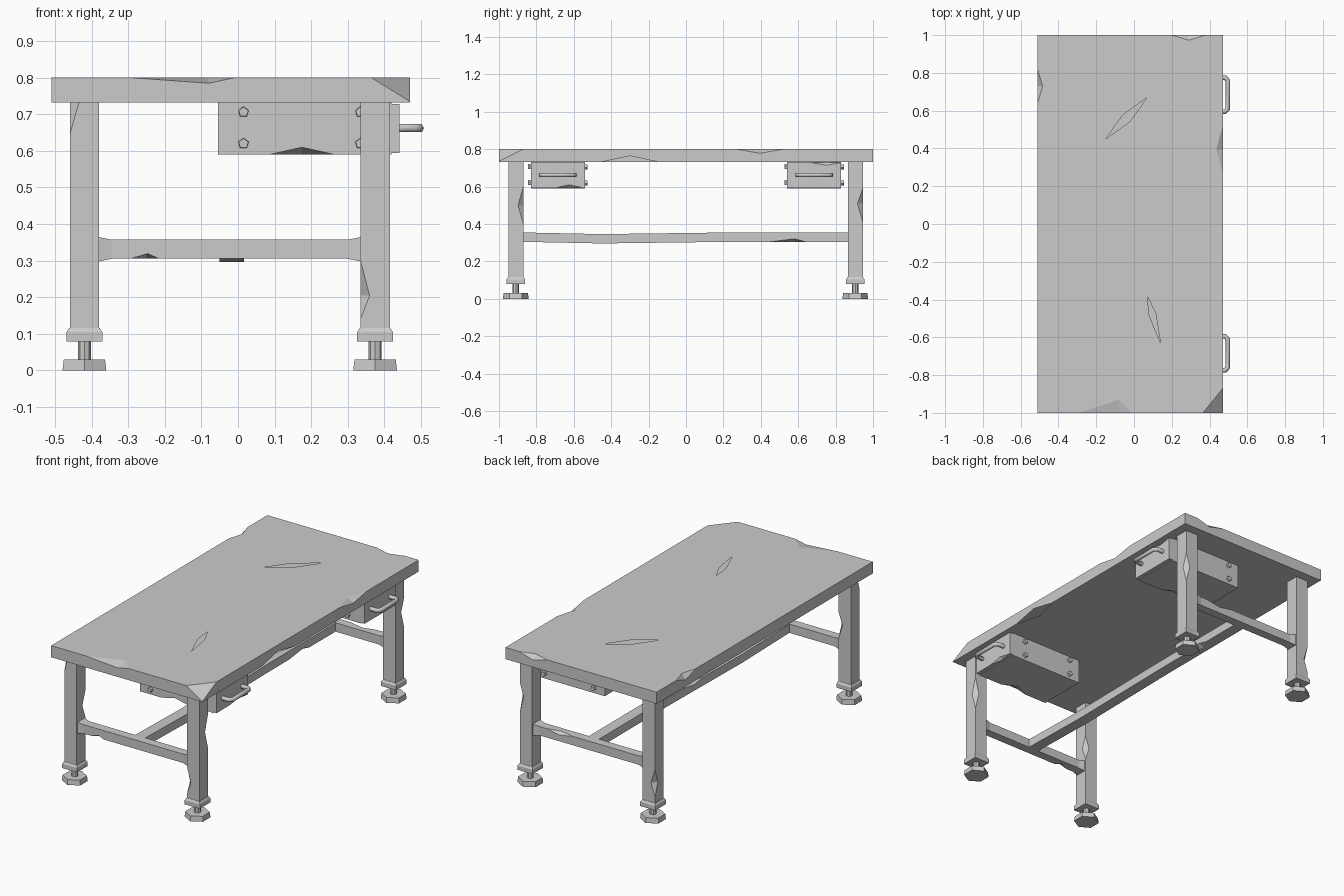
import bpy, bmesh
from math import pi
from mathutils import Vector as V, Matrix

if "Cube" in bpy.data.objects:
    bpy.data.objects.remove(bpy.data.objects["Cube"])

grey = bpy.data.materials.new("worn grey")
grey.use_nodes = True
grey.diffuse_color = (0.6, 0.6, 0.6, 1)
grey.node_tree.nodes["Principled BSDF"].inputs["Base Color"].default_value = grey.diffuse_color


def finish(name, bm):
    bmesh.ops.recalc_face_normals(bm, faces=bm.faces)
    mesh = bpy.data.meshes.new(name)
    bm.to_mesh(mesh)
    bm.free()
    mesh.materials.append(grey)
    obj = bpy.data.objects.new(name, mesh)
    bpy.context.collection.objects.link(obj)
    return obj


def box(name, lo, hi):
    bm = bmesh.new()
    lo, hi = V(lo), V(hi)
    size = hi - lo
    bmesh.ops.create_cube(bm, size=1, matrix=Matrix.Translation((lo + hi) / 2) @ Matrix.Diagonal((*size, 1)))
    return finish(name, bm)


def prism(name, centre, r1, r2, height, sides, rot=Matrix()):
    bm = bmesh.new()
    bmesh.ops.create_cone(bm, cap_ends=True, segments=sides, radius1=r1, radius2=r2,
                          depth=height, matrix=Matrix.Translation(centre) @ rot)
    return finish(name, bm)


def loft(name, axis, sections):
    """Square beam through (centre, half width, half height) sections along x or y."""
    bm = bmesh.new()
    side = V((0, 1, 0)) if axis == "x" else V((1, 0, 0))
    rings = []
    for c, w, h in sections:
        rings.append([bm.verts.new(V(c) + side * w * a + V((0, 0, h * b)))
                      for a, b in ((-1, -1), (1, -1), (1, 1), (-1, 1))])
    for p, q in zip(rings, rings[1:]):
        for i in range(4):
            j = (i + 1) % 4
            bm.faces.new((p[i], p[j], q[j], q[i]))
    bm.faces.new(rings[0])
    bm.faces.new(rings[-1])
    return finish(name, bm)


def chip(start, end, t, in1, in2):
    """Cutter for a nick on an edge; in1 and in2 reach inward over the two faces."""
    a, b, in1, in2 = V(start), V(end), V(in1), V(in2)
    p = a.lerp(b, t)
    return [a, b, p + in1, p + in2, p - (in1.normalized() + in2.normalized()) * 0.05]


def gouge(start, end, t, width, depth):
    """Cutter for a sliver scratched into the top."""
    a, b = V(start), V(end)
    side = (b - a).cross(V((0, 0, 1))).normalized() * width
    p = a.lerp(b, t)
    return [a, b, p + side, p - side, p + V((0, 0, 0.05)), p - V((0, 0, depth))]


def carve(obj, cutters):
    for pts in cutters:
        bm = bmesh.new()
        for p in pts:
            bm.verts.new(p)
        bmesh.ops.convex_hull(bm, input=bm.verts)
        cutter = finish("cutter", bm)
        cutter.hide_render = True
        mod = obj.modifiers.new("chip", "BOOLEAN")
        mod.operation, mod.solver, mod.object = "DIFFERENCE", "EXACT", cutter
        bpy.context.view_layer.objects.active = obj
        bpy.ops.object.modifier_apply(modifier=mod.name)
        bpy.data.objects.remove(cutter)


# Tabletop with one broken corner, nicked edges and two scratches
L, R, B, T = -0.51, 0.47, 0.732, 0.80
top = box("tabletop", (L, -1, B), (R, 1, T))
bm = bmesh.new()
bm.from_mesh(top.data)
p, q, r = V((0.365, -1, T)), V((R, -0.87, T)), V((R, -1, B + 0.003))
cut = bmesh.ops.bisect_plane(bm, geom=bm.verts[:] + bm.edges[:] + bm.faces[:], plane_co=p,
                             plane_no=(q - p).cross(p - r), clear_outer=True)
bmesh.ops.holes_fill(bm, edges=[e for e in cut["geom_cut"] if isinstance(e, bmesh.types.BMEdge)])
bm.to_mesh(top.data)
bm.free()
carve(top, [
    chip((-0.29, -1, T), (-0.01, -1, T), 0.75, (0, 0.07, 0), (0, 0, -0.015)),
    chip((R, 0.27, T), (R, 0.52, T), 0.5, (-0.035, 0, 0), (0, 0, -0.022)),
    chip((R, -0.45, B), (R, -0.15, B), 0.5, (-0.04, 0, 0), (0, 0, 0.032)),
    chip((L, 0.64, T), (L, 0.82, T), 0.5, (0.026, 0, 0), (0, 0, -0.03)),
    chip((0.2, 1, T), (0.38, 1, T), 0.5, (0, -0.027, 0), (0, 0, -0.025)),
    gouge((-0.15, 0.45, T), (0.07, 0.67, T), 0.5, 0.025, 0.015),
    gouge((0.07, -0.38, T), (0.14, -0.63, T), 0.4, 0.018, 0.015),
])

# Legs with collars, screws and hexagonal feet
X = {"right": -0.42, "left": 0.375}
Y = {"front": -0.91, "back": 0.905}
H = 0.04
nicks = {
    "front_right": [(-1, -1, 0.645, 0.82, 0.5), (1, 1, 0.37, 0.52, 0.5)],
    "front_left": [(-1, -1, 0.14, 0.30, 0.4), (1, 1, 0.40, 0.60, 0.5)],
    "back_left": [(1, 1, 0.41, 0.59, 0.55)],
    "back_right": [(-1, 1, 0.15, 0.31, 0.5)],
}
for yn, y in Y.items():
    for xn, x in X.items():
        tag = yn + "_" + xn
        leg = box(tag + "_leg", (x - H, y - H, 0.11), (x + H, y + H, B))
        carve(leg, [chip((x + sx * H, y + sy * H, z0), (x + sx * H, y + sy * H, z1), t,
                         (-sx * 0.025, 0, 0), (0, -sy * 0.028, 0))
                    for sx, sy, z0, z1, t in nicks[tag]])
        box(tag + "_collar", (x - 0.049, y - 0.049, 0.079), (x + 0.049, y + 0.049, 0.104))
        turn = Matrix.Rotation(pi / 4, 4, "Z")
        prism(tag + "_collar_bevel", (x, y, 0.11), 0.0693, 0.059, 0.012, 4, turn)
        prism(tag + "_screw", (x, y, 0.055), 0.018, 0.018, 0.06, 8)
        prism(tag + "_foot", (x, y, 0.015), 0.069, 0.065, 0.03, 6)

# Side stretchers, flared where they meet the legs
x0, x1 = X["right"] + H, X["left"] - H
for yn, y in Y.items():
    rail = loft(yn + "_stretcher", "x", [
        ((x0 - 0.005, y, 0.331), 0.034, 0.034), ((x0 + 0.036, y, 0.331), 0.026, 0.026),
        ((x1 - 0.036, y, 0.331), 0.026, 0.026), ((x1 + 0.005, y, 0.331), 0.034, 0.034)])
    if yn == "front":
        carve(rail, [chip((-0.295, y - 0.026, 0.305), (-0.215, y - 0.026, 0.305), 0.6,
                          (0, 0.03, 0), (0, 0, 0.014))])
    else:
        carve(rail, [chip((0.08, y + 0.026, 0.357), (0.25, y + 0.026, 0.357), 0.5,
                          (0, -0.02, 0), (0, 0, -0.015))])

# Long centre beam with a slight sag
beam = loft("centre_beam", "y", [((-0.017, y, z), 0.033, 0.025) for y, z in
                                 ((-0.89, 0.33), (-0.45, 0.321), (0.25, 0.33), (0.885, 0.33))])
carve(beam, [chip((0.016, 0.45, 0.305), (0.016, 0.64, 0.305), 0.68, (-0.03, 0, 0), (0, 0, 0.016)),
             chip((-0.05, -0.1, 0.351), (-0.05, 0.1, 0.353), 0.5, (0.02, 0, 0), (0, 0, -0.015))])

# Drawers with front panels, bolts and pulls
for yn, s in (("front", -1), ("back", 1)):
    c = s * 0.685
    body = box(yn + "_drawer_box", (-0.055, c - 0.145, 0.59), (0.42, c + 0.145, B))
    carve(body, [chip((0.085, c - 0.145, 0.59), (0.265, c - 0.145, 0.59), 0.5,
                      (0, 0.05, 0), (0, 0, 0.02))])
    panel = box(yn + "_drawer_panel", (0.42, c - 0.145, 0.594), (0.442, c + 0.145, 0.728))
    if s < 0:
        carve(panel, [chip((0.442, -0.7, 0.594), (0.442, -0.55, 0.594), 0.5,
                           (-0.015, 0, 0), (0, 0, 0.015))])
    else:
        carve(panel, [chip((0.442, 0.67, 0.728), (0.442, 0.83, 0.728), 0.5,
                           (-0.015, 0, 0), (0, 0, -0.014))])
    for side in (-1, 1):
        for x in (0.015, 0.335):
            for z in (0.706, 0.62):
                prism(yn + "_drawer_bolt", (x, c + side * 0.149, z), 0.016, 0.014, 0.02, 5,
                      Matrix.Rotation(-side * pi / 2, 4, "X"))
    curve = bpy.data.curves.new(yn + "_drawer_pull", "CURVE")
    curve.dimensions = "3D"
    curve.bevel_depth, curve.bevel_resolution, curve.use_fill_caps = 0.0125, 1, True
    half = [(0.435, 0.09), (0.483, 0.09), (0.497, 0.074)]
    path = [(x, -d) for x, d in half] + half[::-1]
    line = curve.splines.new("POLY")
    line.points.add(len(path) - 1)
    for pt, (x, d) in zip(line.points, path):
        pt.co = (x, c + d, 0.662, 1)
    curve.materials.append(grey)
    bpy.context.collection.objects.link(bpy.data.objects.new(yn + "_drawer_pull", curve))
